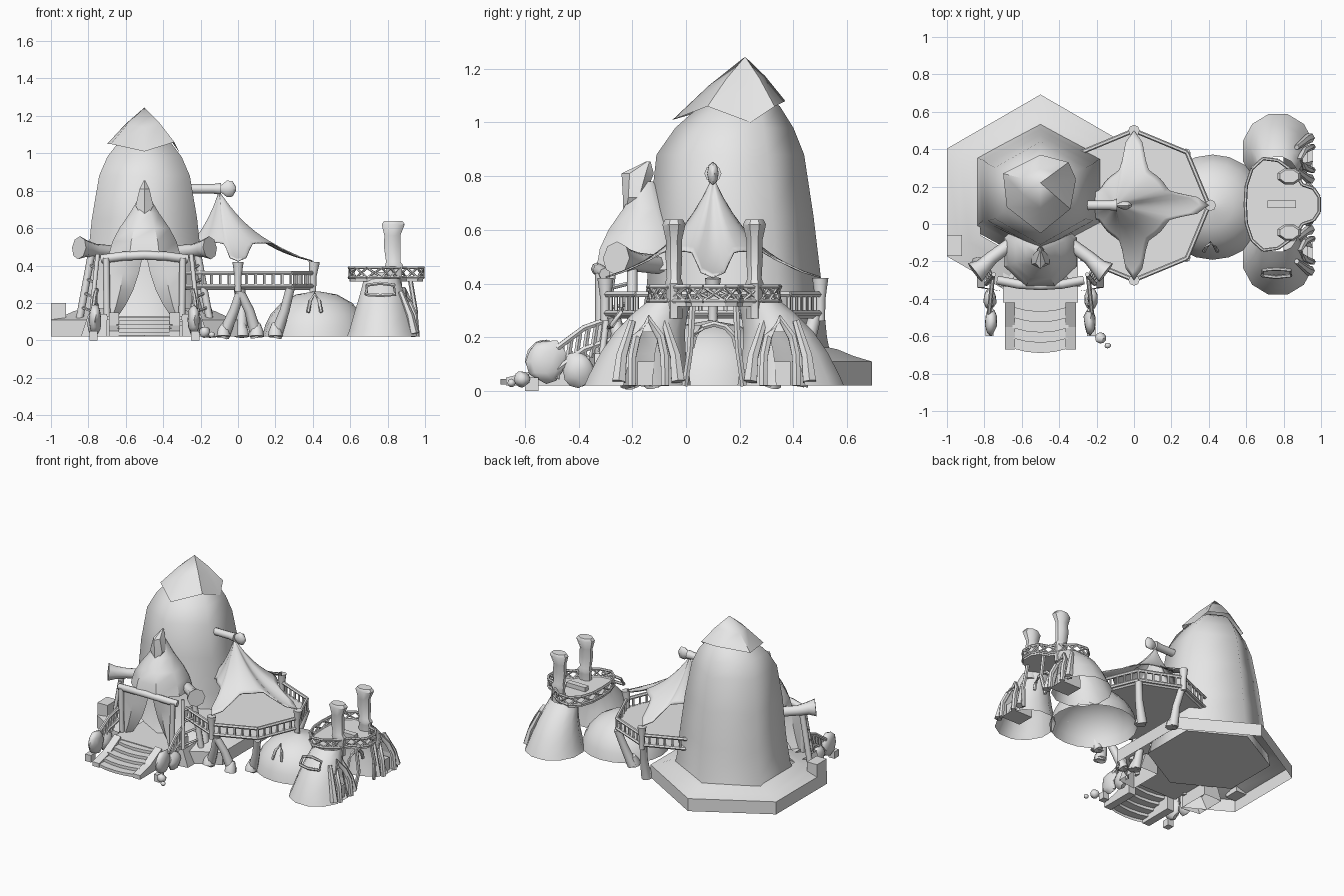
import bpy, bmesh, math, random
from math import sin, cos, pi, radians
from mathutils import Vector

random.seed(4)
if "Cube" in bpy.data.objects:
    bpy.data.objects.remove(bpy.data.objects["Cube"])

grey = bpy.data.materials.new("plain_grey")
grey.use_nodes = True
grey.diffuse_color = (0.8, 0.8, 0.8, 1)
grey.node_tree.nodes["Principled BSDF"].inputs["Base Color"].default_value = (0.8, 0.8, 0.8, 1)


def finish(name, bm, smooth=40):
    bmesh.ops.recalc_face_normals(bm, faces=bm.faces[:])
    mesh = bpy.data.meshes.new(name)
    bm.to_mesh(mesh)
    bm.free()
    ob = bpy.data.objects.new(name, mesh)
    bpy.context.collection.objects.link(ob)
    mesh.materials.append(grey)
    if smooth:
        bpy.ops.object.select_all(action='DESELECT')
        ob.select_set(True)
        bpy.context.view_layer.objects.active = ob
        bpy.ops.object.shade_smooth_by_angle(angle=radians(smooth))
    return ob


def loft(name, rings, smooth=40, cap=True, bm=None, closed=True):
    """Skin a list of equally long point rings."""
    own = bm is None
    bm = bm or bmesh.new()
    vs = [[bm.verts.new(p) for p in r] for r in rings]
    n = len(rings[0])
    for a, b in zip(vs, vs[1:]):
        for i in range(n if closed else n - 1):
            j = (i + 1) % n
            bm.faces.new((a[i], a[j], b[j], b[i]))
    if cap and closed:
        bm.faces.new(vs[0][::-1])
        bm.faces.new(vs[-1])
    return finish(name, bm, smooth) if own else bm


def oval(cx, cy, z, rx, ry, n=6, turn=pi / 2):
    return [(cx + rx * cos(turn + 2 * pi * i / n), cy + ry * sin(turn + 2 * pi * i / n), z) for i in range(n)]


def tube(name, pts, radii, n=8, bm=None, smooth=50):
    """Round bar through points, with one radius or one per point."""
    pts = [Vector(p) for p in pts]
    if not isinstance(radii, (list, tuple)):
        radii = [radii] * len(pts)
    rings = []
    for i, (p, r) in enumerate(zip(pts, radii)):
        d = (pts[min(i + 1, len(pts) - 1)] - pts[max(i - 1, 0)]).normalized()
        u = d.cross(Vector((0, 1, 0)) if abs(d.z) > 0.8 else Vector((0, 0, 1))).normalized()
        v = d.cross(u)
        rings.append([p + r * (u * cos(2 * pi * k / n) + v * sin(2 * pi * k / n)) for k in range(n)])
    return loft(name, rings, smooth, bm=bm)


def box(name, x0, x1, y0, y1, z0, z1):
    return loft(name, [[(x0, y0, z), (x1, y0, z), (x1, y1, z), (x0, y1, z)] for z in (z0, z1)], 0)


def rock(name, c, s, jitter=0.1):
    bm = bmesh.new()
    bmesh.ops.create_icosphere(bm, subdivisions=2, radius=1)
    for v in bm.verts:
        k = 1 + random.uniform(-jitter, jitter)
        v.co = Vector([c[i] + v.co[i] * s[i] * k for i in range(3)])
    return finish(name, bm, 45)


def railing(name, path, z0, z1, r, spacing, cross=False):
    """Two rails along a path with balusters or a lattice between them."""
    bm = bmesh.new()
    for a, b in zip(path, path[1:]):
        a, b = Vector((*a, 0)), Vector((*b, 0))
        low, high = Vector((0, 0, z0)), Vector((0, 0, z1))
        for lift in (low, high):
            tube("", [a + lift, b + lift], r, 6, bm)
        count = max(1, round((b - a).length / spacing))
        for i in range(count):
            p, q = a.lerp(b, i / count), a.lerp(b, (i + 1) / count)
            tube("", [p + low, (q if cross else p) + high], r * 0.7, 5, bm)
            if cross:
                tube("", [q + low, p + high], r * 0.7, 5, bm)
    return finish(name, bm)


# Main tower on its hollow six-sided plinth, which stops at the porch
TX = -0.5
plinth = []
for z, r in ((0.02, 0.577), (0.11, 0.577), (0.13, 0.5), (0.155, 0.44), (0.17, 0.37)):
    h = oval(TX, 0.125, z, r, r) if z > 0.12 else oval(TX, 0.115, z, r, r)
    left_end = Vector(h[2]).lerp(Vector(h[3]), 0.62)
    right_end = Vector(h[4]).lerp(Vector(h[3]), 0.4)
    plinth.append([right_end, h[4], h[5], h[0], h[1], h[2], left_end])
loft("plinth", plinth, 25, closed=False)
box("plinth_corner_block", -1, -0.92, -0.17, -0.06, 0.1, 0.2)
tower = [(0.08, 0.16, 0.41, 0.39), (0.2, 0.175, 0.38, 0.35), (0.4, 0.18, 0.355, 0.325), (0.65, 0.17, 0.325, 0.305),
         (0.88, 0.165, 0.28, 0.275), (0.98, 0.18, 0.23, 0.22), (1.06, 0.2, 0.16, 0.15), (1.1, 0.21, 0.09, 0.09)]
loft("tower_wall", [oval(TX, y, z, rx, ry) for z, y, rx, ry in tower], 75)

# Ragged pointed cap
bm = bmesh.new()
rim = [(-0.5, -0.05, 1.01), (-0.34, 0.08, 1.06), (-0.31, 0.24, 1.0), (-0.35, 0.33, 1.06),
       (-0.5, 0.37, 1.08), (-0.7, 0.27, 1.05), (-0.68, 0.09, 1.05)]
tip = bm.verts.new((-0.5, 0.22, 1.245))
ring = [bm.verts.new(p) for p in rim]
mids = [bm.verts.new((Vector(p) * 0.5 + Vector((-0.5, 0.22, 1.245)) * 0.5) + Vector((0, 0, 0.01))) for p in rim]
for i in range(len(rim)):
    j = (i + 1) % len(rim)
    bm.faces.new((ring[i], ring[j], mids[j], mids[i]))
    bm.faces.new((mids[i], mids[j], tip))
finish("tower_cap", bm, 45)

# Porch hood with crest, beam, posts and curtains
hood = [(0.45, 0.21, 0.2), (0.53, 0.185, 0.185), (0.6, 0.145, 0.15), (0.68, 0.085, 0.09), (0.78, 0.02, 0.03)]
loft("porch_hood", [oval(TX, -0.15, z, rx, ry, 8, pi / 8) for z, rx, ry in hood], cap=False)
loft("hood_crest", [oval(TX, y, z, rx, ry, 6) for z, y, rx, ry in
                    ((0.65, -0.22, 0.01, 0.015), (0.72, -0.195, 0.055, 0.04), (0.81, -0.18, 0.03, 0.06), (0.855, -0.14, 0.004, 0.008))], 30)
beam = [(TX + 0.23 * t, -0.33 + 0.03 * t * t, 0.455 - 0.02 * t * t) for t in (-1, -0.5, 0, 0.5, 1)]
tube("porch_beam", beam, 0.024)
box("porch_floor", -0.7, -0.3, -0.42, -0.1, 0.11, 0.13)
for side, label in ((-1, "right"), (1, "left")):
    def at(dx, y, z):
        return (TX + side * dx, y, z)
    tube(label + "_horn_log", [at(0.15, -0.1, 0.47), at(0.26, -0.18, 0.48), at(0.31, -0.23, 0.49), at(0.35, -0.26, 0.495)],
         [0.035, 0.036, 0.045, 0.062])
    tube(label + "_porch_post", [at(0.2, -0.32, 0.1), at(0.205, -0.32, 0.44)], 0.018)
    outer = (Vector(at(0.29, -0.32, 0.08)), Vector(at(0.25, -0.27, 0.46)))
    leaning = (Vector(at(0.35, -0.2, 0.1)), Vector(at(0.28, -0.2, 0.48)))
    tube(label + "_outer_pole", outer, 0.012)
    tube(label + "_leaning_pole", leaning, 0.02)
    for k in range(1, 5):
        tube(label + "_pole_rung", [outer[0].lerp(outer[1], k / 5), leaning[0].lerp(leaning[1], k / 5)], 0.008, 5)
    curve = [(0.01, 0.45), (0.03, 0.36), (0.06, 0.27), (0.1, 0.19), (0.14, 0.13)]
    loft(label + "_curtain", [[at(0.2, -0.3, z), at((x + 0.2) / 2, -0.32, z), at(x, -0.28, z)] for x, z in curve], closed=False)
    slope = ((-0.67, 0.05), (-0.55, 0.08), (-0.42, 0.15))
    loft(label + "_stair_wall", [[at(0.135, y, 0.02), at(0.19, y, 0.02), at(0.19, y, z), at(0.135, y, z)] for y, z in slope], 0)
    # Sloping side balustrade ending in a standing stone
    bm = bmesh.new()
    for drop in (0, 0.08):
        tube("", [at(0.255, -0.28, 0.27 - drop), at(0.265, -0.38, 0.235 - drop), at(0.275, -0.48, 0.16 - drop)], 0.012, 6, bm)
    for k in range(6):
        y, z = -0.3 - 0.032 * k, 0.275 - 0.02 * k
        tube("", [at(0.26, y, z), at(0.265, y - 0.02, z - 0.13)], 0.01, 5, bm)
    finish(label + "_balustrade", bm)
    rock(label + "_standing_stone", at(0.265, -0.52, 0.11), (0.033, 0.075, 0.085))
    box(label + "_stone_cap", *sorted((TX + side * 0.25, TX + side * 0.295)), -0.6, -0.55, 0.0, 0.05)
    rock(label + "_flank_rock", at(0.27, -0.4, 0.08), (0.035, 0.06, 0.065))
    loft(label + "_porch_flank", [[at(0.2, -0.36, z), at(0.2 + w, -0.34, z), at(0.2 + w, -0.12, z), at(0.2, -0.12, z)]
                                  for z, w in ((0.02, 0.14), (0.14, 0.1))], 0, cap=False)

# Curved stair treads, open underneath
ts = (-1, -0.5, 0, 0.5, 1)
profile = []
for i in range(5):
    profile += [(-0.69 + 0.055 * i, 0.02 * i + 0.025), (-0.69 + 0.055 * i, 0.02 * i + 0.045)]
profile.append((-0.4, 0.125))
loft("stairs", [[(TX + 0.15 * t, y + 0.025 * t * t, z) for t in ts] for y, z in profile], 30, closed=False)
rock("path_pebble_large", (-0.18, -0.61, 0.045), (0.03, 0.03, 0.03))
rock("path_pebble_small", (-0.14, -0.65, 0.03), (0.018, 0.015, 0.015))

# Eight-sided middle deck and its railing
DY = 0.1
deck = [(p[0], p[1]) for p in oval(0, DY, 0, 0.4, 0.4, 8)]
loft("middle_deck", [[(x * k, DY + (y - DY) * k, z) for x, y in deck] for z, k in ((0.27, 0.96), (0.285, 1), (0.3, 1))], 0)
railing("middle_railing", deck[3:] + deck[:2], 0.29, 0.36, 0.012, 0.05)

# Star-shaped canopy pulled to the corner posts
rings = []
for s in [i / 10 for i in range(11)]:
    ringpts = []
    for k in range(48):
        a = 2 * pi * k / 48
        r = max(0.004, s * (0.2 + 0.2 * abs(cos(2 * a)) ** 10))
        z = 0.375 + 0.425 * math.exp(-r / 0.19)
        ringpts.append((-0.1 * (1 - s) + r * cos(a), DY + r * sin(a), z))
    rings.append(ringpts)
canopy = loft("canopy", rings, 60, cap=False)
mod = canopy.modifiers.new("thickness", 'SOLIDIFY')
mod.thickness = 0.006
tube("canopy_ridge_log", [(-0.3, DY, 0.81), (-0.13, DY, 0.81), (-0.09, DY, 0.81)], [0.026, 0.026, 0.032])
loft("ridge_log_tip", [[(x, DY + 0.5 * r * cos(k * pi / 4), 0.81 + r * sin(k * pi / 4)) for k in range(8)]
                       for x, r in ((-0.09, 0.02), (-0.06, 0.044), (-0.03, 0.042), (-0.012, 0.012))], 45)
for x, y in ((0, -0.3), (0.4, 0.1), (0, 0.5)):
    tube("deck_corner_post", [(x, y, 0.26), (x, y, 0.34), (x * 1.02, y, 0.42)], [0.018, 0.019, 0.03])
legs = [((0.28, -0.18), (0.2, -0.12)), ((0.28, 0.38), (0.2, 0.32)), ((0, 0.48), (0.02, 0.42)),
        ((0.02, -0.27), (-0.08, -0.2)), ((0, -0.27), (0.1, -0.21)), ((-0.2, -0.12), (-0.15, -0.16))]
for (x, y), (u, v) in legs:
    tube("deck_leg", [(x, y, 0.28), ((x + u) / 2 + 0.01, (y + v) / 2, 0.16), (u, v, 0.02)], [0.024, 0.026, 0.034])
    tube("leg_foot", [(u, v - 0.02, 0.02), (u, v - 0.015, 0.05), (u, v, 0.09)], [0.04, 0.036, 0.02])

# Small round house between the decks
DX = 0.42
dome = [(0.02, 0.29), (0.08, 0.275), (0.14, 0.245), (0.2, 0.19), (0.245, 0.11), (0.262, 0.01)]
loft("round_house", [oval(DX, 0.09, z, r, r * 0.97, 20) for z, r in dome], 60, cap=False)
tube("round_house_window", [(0.375, -0.145, 0.15), (0.385, -0.125, 0.21), (0.41, -0.1, 0.25), (0.435, -0.125, 0.21), (0.445, -0.145, 0.15)], 0.01, 6)

# Twin hollow huts, mirrored about the middle of the far deck
MY = 0.105
for side, label in ((-1, "front"), (1, "back")):
    cy = MY + side * 0.245
    hut = [(0.02, 0.285, 0.195, 0.205), (0.055, 0.28, 0.18, 0.195), (0.14, 0.265, 0.155, 0.165),
           (0.22, 0.24, 0.13, 0.135), (0.29, 0.2, 0.11, 0.105), (0.33, 0.17, 0.1, 0.085)]
    bm = bmesh.new()
    loft("", [oval(0.77, MY + side * d, z, rx, ry, 12, pi / 12) for z, d, rx, ry in hut], cap=False, bm=bm)
    opening = [f for f in bm.faces if f.calc_center_median().x > 0.86 and f.calc_center_median().z < 0.24
               and abs(f.calc_center_median().y - cy) < 0.045]
    bmesh.ops.delete(bm, geom=opening, context='FACES')
    finish(label + "_hut", bm, 50)
    # Pointed doorway facing outward, with a dark hollow behind and leaning ribs
    arch = [(0.955, -0.062, 0.02), (0.945, -0.06, 0.13), (0.915, -0.045, 0.2), (0.885, 0, 0.27),
            (0.915, 0.045, 0.2), (0.945, 0.06, 0.13), (0.955, 0.062, 0.02)]
    tube(label + "_door_frame", [(x, cy + y, z) for x, y, z in arch], 0.017, 6)
    loft(label + "_door_hollow", [[(x, cy + y, z) for x, y, z in arch], [(0.8, cy + y, z) for x, y, z in arch]], 0, cap=False)
    box(label + "_door_step", 0.86, 0.93, cy + side * 0.01 - 0.03, cy + side * 0.01 + 0.03, 0.02, 0.11)
    for off in (-0.1, 0.1):
        tube(label + "_hut_rib", [(0.94, cy + off * 1.1, 0.035), (0.92, cy + off, 0.13), (0.87, cy + off * 0.6, 0.26)], [0.028, 0.022, 0.014], 6)
    # Chimney with pinched neck and flared mouth
    py = MY + side * 0.15
    stack = [(0.83, 0.27, 0.043), (0.835, 0.38, 0.04), (0.835, 0.4, 0.046), (0.83, 0.42, 0.036),
             (0.825, 0.5, 0.042), (0.825, 0.56, 0.04), (0.83, 0.62, 0.058), (0.83, 0.638, 0.046)]
    loft(label + "_chimney", [oval(x, py, z, r * 1.15, r * 0.8, 8, pi / 8) for x, z, r in stack], 45)
    tube(label + "_deck_strut", [(0.93, MY + side * 0.11, 0.02), (0.95, MY + side * 0.09, 0.15), (0.92, MY + side * 0.08, 0.33)], 0.013, 6)
tube("hut_window_frame", [(0.685, -0.275, 0.245), (0.69, -0.245, 0.295), (0.76, -0.24, 0.305), (0.835, -0.245, 0.295),
                          (0.84, -0.275, 0.245), (0.76, -0.285, 0.24), (0.685, -0.275, 0.245)], 0.01, 6)
tube("passage_arch", [(0.86, MY + 0.085 * cos(pi * t / 6), 0.16 + 0.09 * sin(pi * t / 6)) for t in range(7)], 0.012, 6)

# Far deck with a rounded balcony, lattice railing and bench
half = [(0.595, 0), (0.6, 0.1), (0.63, 0.19), (0.69, 0.245), (0.77, 0.235), (0.86, 0.17), (0.9, 0.105), (0.96, 0.085), (0.99, 0.04)]
plan = [(x, MY + y) for x, y in half] + [(x, MY - y) for x, y in reversed(half[1:])]
loft("far_deck", [[(x, y, z) for x, y in plan] for z in (0.315, 0.335)], 0)
railing("far_railing", plan + plan[:1], 0.335, 0.388, 0.009, 0.07, cross=True)
box("far_bench", 0.715, 0.865, MY - 0.02, MY + 0.02, 0.33, 0.365)
